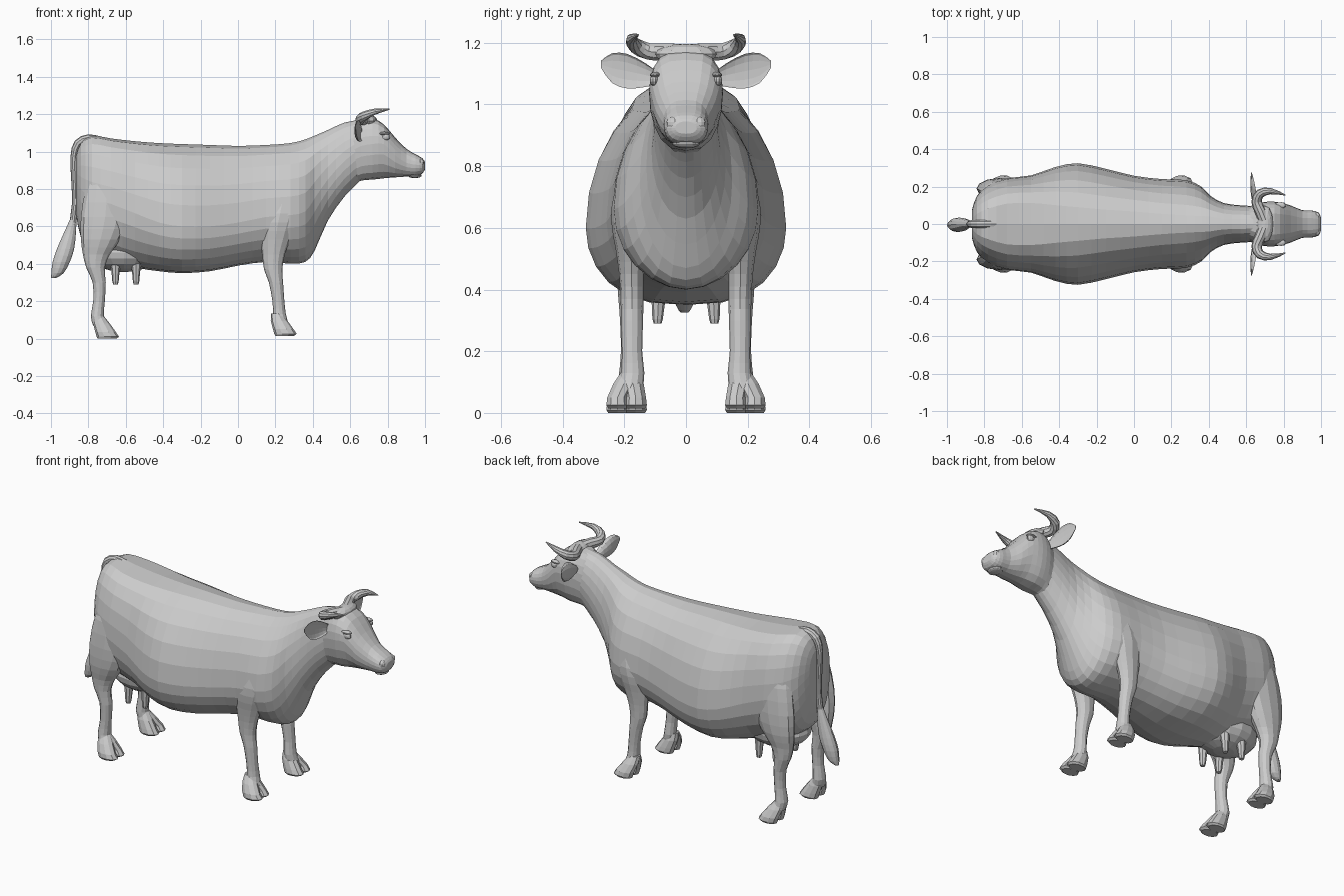
import bpy, bmesh
from math import sin, cos, pi
from mathutils import Vector


def loft(name, rings):
    """Skin a list of equal-length point rings and cap both ends (flat shaded)."""
    bm = bmesh.new()
    vs = [[bm.verts.new(p) for p in r] for r in rings]
    n = len(vs[0])
    for a, b in zip(vs, vs[1:]):
        for i in range(n):
            bm.faces.new((a[i], a[(i + 1) % n], b[(i + 1) % n], b[i]))
    bm.faces.new(vs[0])
    bm.faces.new(vs[-1])
    bmesh.ops.recalc_face_normals(bm, faces=bm.faces)
    me = bpy.data.meshes.new(name)
    bm.to_mesh(me)
    bm.free()
    ob = bpy.data.objects.new(name, me)
    bpy.context.collection.objects.link(ob)
    return ob


def refine(rows, n=2):
    """Catmull-Rom interpolation of a table of section parameters."""
    out = []
    for i in range(len(rows) - 1):
        p0, p1 = rows[max(i - 1, 0)], rows[i]
        p2, p3 = rows[i + 1], rows[min(i + 2, len(rows) - 1)]
        for k in range(n):
            t = k / n
            out.append([b + .5 * t * (c - a + t * (2*a - 5*b + 4*c - d + t * (3*(b - c) + d - a)))
                        for a, b, c, d in zip(p0, p1, p2, p3)])
    return out + [list(rows[-1])]


def body_ring(x, top, bot, mid, w, pu, pl, sides=24):
    """Pear-like upright section across the body."""
    ring = []
    for i in range(sides):
        c, s = cos(2*pi*i/sides), sin(2*pi*i/sides)
        y = w * (1 if c > 0 else -1) * abs(c) ** (pu if s > 0 else pl)
        ring.append((x, y, mid + s * (top - mid if s > 0 else mid - bot)))
    return ring


def level_loft(name, rows, side=1, sides=12, n=2):
    """Loft of level ellipses: z, centre x, radius x, centre y, radius y."""
    return loft(name, [[(cx + rx*cos(2*pi*i/sides), side*(cy + ry*sin(2*pi*i/sides)), z)
                        for i in range(sides)] for z, cx, rx, cy, ry in refine(rows, n)])


def tube(name, rows, ref, side=1, sides=10, n=2):
    """Round tube along a path (x, y, z, radius); ref keeps the rings untwisted."""
    rows = refine(rows, n)
    pts = [Vector((r[0], side*r[1], r[2])) for r in rows]
    rings = []
    for i, p in enumerate(pts):
        t = pts[min(i + 1, len(pts) - 1)] - pts[max(i - 1, 0)]
        u = t.cross(Vector(ref)).normalized()
        v = u.cross(t).normalized()
        rings.append([p + (u * cos(2*pi*k/sides) + v * sin(2*pi*k/sides)) * rows[i][3]
                      for k in range(sides)])
    return loft(name, rings)


def ellipsoid(name, loc, size, seg=12):
    bm = bmesh.new()
    bmesh.ops.create_uvsphere(bm, u_segments=seg, v_segments=seg // 2 + 2, radius=1)
    for v in bm.verts:
        v.co = Vector(a*b + c for a, b, c in zip(v.co, size, loc))
    me = bpy.data.meshes.new(name)
    bm.to_mesh(me)
    bm.free()
    bpy.context.collection.objects.link(bpy.data.objects.new(name, me))


# Torso and neck
torso = [
    (-.865, .98, .66, .85, .08, .8, .8), (-.84, 1.05, .54, .80, .15, .75, .8),
    (-.78, 1.085, .47, .75, .21, .7, .85), (-.68, 1.07, .42, .72, .245, .6, 1),
    (-.55, 1.055, .38, .67, .26, .62, 1.1), (-.42, 1.045, .36, .62, .305, .82, .85),
    (-.30, 1.04, .35, .60, .325, .95, .74), (-.15, 1.035, .36, .60, .295, 1, .78),
    (0, 1.03, .39, .62, .258, 1, .85), (.15, 1.035, .41, .65, .24, 1.1, 1),
    (.28, 1.045, .40, .66, .234, 1.2, 1.05), (.36, 1.065, .41, .68, .20, 1.15, 1),
    (.41, 1.085, .47, .75, .15, 1, .95), (.48, 1.115, .63, .85, .112, 1, 1),
    (.57, 1.155, .76, .95, .10, 1, 1), (.66, 1.17, .85, 1.02, .095, 1, 1)]
loft("torso", [body_ring(*r) for r in refine(torso)])

# Head
head = [
    (.60, 1.15, .82, 1.0, .085, 1, 1), (.66, 1.175, .845, 1.03, .11, .7, .8),
    (.72, 1.178, .85, 1.04, .12, .65, .75), (.78, 1.145, .857, 1.04, .115, .65, .85),
    (.84, 1.075, .862, .98, .098, .65, .9), (.90, 1.015, .866, .94, .074, .7, .8),
    (.95, .985, .868, .93, .072, .7, .7), (.985, .965, .882, .925, .062, .75, .7),
    (1.0, .945, .905, .923, .035, .8, .8)]
loft("head", [body_ring(*r, sides=20) for r in refine(head)])
ellipsoid("lower_lip", (.945, 0, .872), (.037, .045, .014))
ellipsoid("poll_ridge", (.70, 0, 1.163), (.045, .1, .033))

# Udder
ellipsoid("udder", (-.61, 0, .46), (.19, .155, .105), 16)

hind_leg = [
    (.90, -.70, .08, .15, .05), (.80, -.70, .115, .175, .056), (.65, -.71, .13, .189, .056),
    (.53, -.735, .105, .187, .055), (.45, -.757, .072, .18, .046), (.38, -.762, .05, .18, .04),
    (.30, -.742, .035, .178, .036), (.20, -.743, .031, .178, .033), (.12, -.752, .035, .178, .04),
    (.07, -.735, .04, .185, .042)]
front_leg = [
    (.85, .25, .07, .12, .05), (.72, .235, .11, .165, .066), (.62, .215, .10, .18, .062),
    (.53, .20, .08, .178, .05), (.45, .19, .06, .177, .04), (.37, .188, .049, .175, .037),
    (.30, .203, .038, .175, .036), (.20, .216, .032, .175, .033), (.13, .222, .034, .173, .038),
    (.08, .232, .038, .182, .042)]
ear = [(.09, .665, .02, 1.085, .018), (.13, .66, .03, 1.095, .038), (.19, .65, .028, 1.108, .056),
       (.24, .64, .017, 1.118, .048), (.275, .63, .004, 1.13, .012)]

for side, tag in ((1, "left"), (-1, "right")):
    # Legs with cloven hooves
    for name, rows, fx, base in (("hind_leg", hind_leg, -.70, 0), ("front_leg", front_leg, .25, .015)):
        level_loft(f"{name}_{tag}", rows, side)
        for claw, cy in (("inner", .163), ("outer", .222)):
            hoof = [(base + .12, fx - .045, .028, .18, .03),
                    (base + .08, fx - .03, .045, (cy + .18) / 2, .036),
                    (base + .035, fx - .008, .055, cy, .035),
                    (base + .01, fx + .004, .06, cy, .038), (base, fx, .05, cy, .032)]
            level_loft(f"{name}_{claw}_hoof_{tag}", hoof, side, 10, 1)
    # Cupped ear
    rings = []
    for y, cx, rx, cz, rz in refine(ear):
        rings.append([(cx + rx * (-sin(a) if sin(a) > 0 else .45 * sin(a)), side * y, cz + rz * cos(a))
                      for a in (2*pi*i/12 for i in range(12))])
    loft(f"ear_{tag}", rings)
    # Horn
    tube(f"horn_{tag}", [(.695, .02, 1.167, .03), (.675, .07, 1.17, .03), (.655, .12, 1.172, .028),
                         (.675, .163, 1.19, .025), (.73, .176, 1.213, .017), (.81, .155, 1.226, .003)],
         (0, 0, 1), side)
    # Eye, brow and nostril
    ellipsoid(f"eye_{tag}", (.79, side * .103, 1.078), (.024, .014, .018), 10)
    ellipsoid(f"brow_{tag}", (.782, side * .1, 1.096), (.033, .017, .01), 10)
    ellipsoid(f"nostril_{tag}", (.977, side * .043, .938), (.02, .022, .022), 10)
    # Teats
    for x, place in ((-.655, "rear"), (-.545, "front")):
        level_loft(f"{place}_teat_{tag}", [(.42, x, .03, .085, .03), (.35, x, .021, .09, .021),
                                           (.305, x, .017, .092, .017), (.29, x, .013, .092, .013)], side, 8, 1)

# Tail and tuft
tube("tail", [(-.74, 0, 1.062, .02), (-.80, 0, 1.069, .023), (-.855, 0, 1.043, .023),
              (-.878, 0, .97, .018), (-.876, 0, .85, .016), (-.872, 0, .72, .016), (-.888, 0, .58, .02)],
     (0, 1, 0))
level_loft("tail_tuft", [(.64, -.88, .017, 0, .017), (.56, -.90, .033, 0, .026), (.48, -.922, .046, -.003, .036),
                         (.41, -.945, .046, -.005, .038), (.35, -.965, .033, -.005, .028), (.325, -.985, .014, -.005, .012)])
